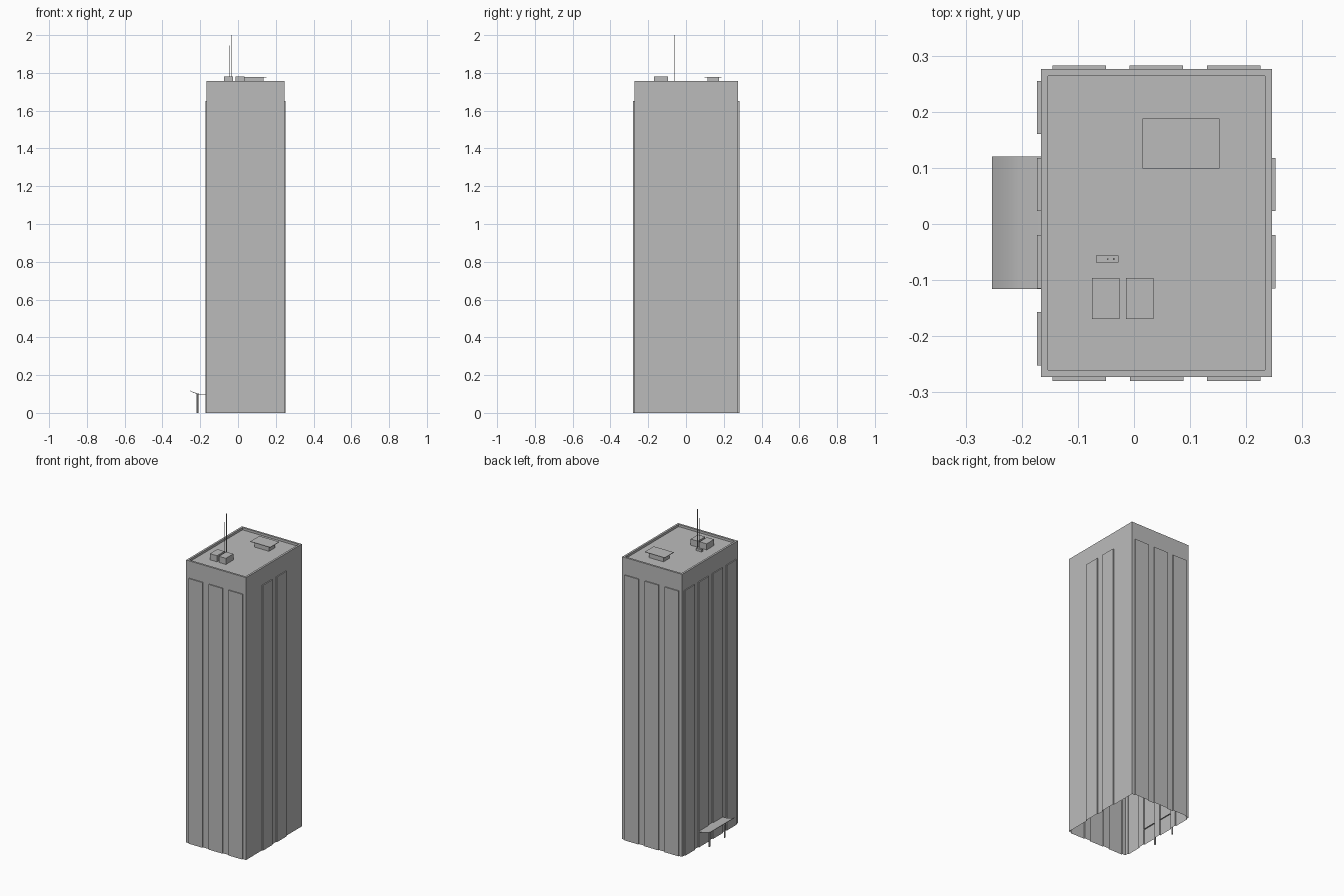
import bpy, bmesh
from mathutils import Vector, Matrix

old = bpy.data.objects.get("Cube")
if old:
    bpy.data.objects.remove(old, do_unlink=True)

grey = bpy.data.materials.new("light grey")
grey.use_nodes = True
COLOUR = (0.5, 0.5, 0.5, 1)
grey.diffuse_color = COLOUR
grey.node_tree.nodes["Principled BSDF"].inputs["Base Color"].default_value = COLOUR


def finish(name, bm):
    bmesh.ops.remove_doubles(bm, verts=bm.verts, dist=0.0001)
    mesh = bpy.data.meshes.new(name)
    bm.to_mesh(mesh)
    bm.free()
    mesh.materials.append(grey)
    obj = bpy.data.objects.new(name, mesh)
    bpy.context.collection.objects.link(obj)
    return obj


def quad(bm, *points):
    return bm.faces.new([bm.verts.new(p) for p in points])


def box(name, x0, x1, y0, y1, z0, z1):
    bm = bmesh.new()
    centre = Vector((x0 + x1, y0 + y1, z0 + z1)) / 2
    size = Matrix.Diagonal((x1 - x0, y1 - y0, z1 - z0, 1))
    bmesh.ops.create_cube(bm, size=1, matrix=Matrix.Translation(centre) @ size)
    return finish(name, bm)


def rod(name, x, y, z0, z1, radius):
    bm = bmesh.new()
    bmesh.ops.create_cone(bm, cap_ends=True, segments=8, radius1=radius, radius2=radius,
                          depth=z1 - z0, matrix=Matrix.Translation((x, y, (z0 + z1) / 2)))
    return finish(name, bm)


# Tower shell: open below, with raised bays on every wall
X0, X1, Y0, Y1 = -0.166, 0.246, -0.273, 0.276
TOP, BAY_TOP, ROOF, RAISE, BAY = 1.757, 1.65, 1.743, 0.0065, 0.095
UP = Vector((0, 0, 1))


def wall(bm, start, end, bays):
    start, end = Vector(start), Vector(end)
    along = (end - start).normalized()
    out = along.cross(UP)

    def at(d, z, raised=0):
        return start + along * d + UP * z + out * raised

    length = (end - start).length
    position = 0
    for b in sorted(bays):
        e = b + BAY
        quad(bm, at(position, 0), at(b, 0), at(b, BAY_TOP), at(position, BAY_TOP))
        quad(bm, at(b, 0, RAISE), at(e, 0, RAISE), at(e, BAY_TOP, RAISE), at(b, BAY_TOP, RAISE))
        quad(bm, at(b, 0), at(b, 0, RAISE), at(b, BAY_TOP, RAISE), at(b, BAY_TOP))
        quad(bm, at(e, 0, RAISE), at(e, 0), at(e, BAY_TOP), at(e, BAY_TOP, RAISE))
        quad(bm, at(b, BAY_TOP, RAISE), at(e, BAY_TOP, RAISE), at(e, BAY_TOP), at(b, BAY_TOP))
        position = e
    quad(bm, at(position, 0), at(length, 0), at(length, BAY_TOP), at(position, BAY_TOP))
    quad(bm, at(0, BAY_TOP), at(length, BAY_TOP), at(length, TOP), at(0, TOP))


bm = bmesh.new()
three = [0.021, 0.159, 0.296]
four = [0.021, 0.158, 0.296, 0.433]
wall(bm, (X0, Y0, 0), (X1, Y0, 0), three)
wall(bm, (X1, Y0, 0), (X1, Y1, 0), four[1:3])
wall(bm, (X1, Y1, 0), (X0, Y1, 0), three)
wall(bm, (X0, Y1, 0), (X0, Y0, 0), four)

# Parapet rim and sunken roof
def ring(inset, z):
    a, b, c, d = X0 + inset, X1 - inset, Y0 + inset, Y1 - inset
    return [Vector(p) for p in ((a, c, z), (b, c, z), (b, d, z), (a, d, z))]


loops = [ring(0, TOP), ring(0.0125, TOP), ring(0.0125, ROOF)]
for lower, upper in zip(loops, loops[1:]):
    for i in range(4):
        j = (i + 1) % 4
        quad(bm, lower[i], lower[j], upper[j], upper[i])
quad(bm, *loops[-1])
finish("tower_shell", bm)

# Rooftop equipment
for name, x in (("roof_unit_right", -0.075), ("roof_unit_left", -0.014)):
    box(name, x, x + 0.049, -0.169, -0.096, ROOF, 1.781)
box("roof_hatch_body", 0.033, 0.134, 0.114, 0.174, ROOF, 1.776)
box("roof_hatch_cover", 0.015, 0.152, 0.099, 0.188, 1.776, 1.779)
box("antenna_base", -0.068, -0.028, -0.069, -0.056, ROOF, 1.757)
rod("short_antenna", -0.047, -0.0625, 1.75, 1.945, 0.0015)
rod("tall_antenna", -0.036, -0.0625, 1.75, 2.0, 0.002)

# Entrance canopy with an upturned lip
bm = bmesh.new()
profile = [(-0.166, 0.1), (-0.205, 0.101), (-0.222, 0.105), (-0.238, 0.111), (-0.253, 0.118)]
under = [(x, z - 0.003) for x, z in reversed(profile)]
side = bm.faces.new([bm.verts.new((x, -0.116, z)) for x, z in profile + under])
extruded = bmesh.ops.extrude_face_region(bm, geom=[side], use_keep_orig=True)
moved = [g for g in extruded["geom"] if isinstance(g, bmesh.types.BMVert)]
bmesh.ops.translate(bm, verts=moved, vec=(0, 0.236, 0))
bmesh.ops.recalc_face_normals(bm, faces=bm.faces)
canopy = finish("entrance_canopy", bm)
bpy.ops.object.select_all(action="DESELECT")
canopy.select_set(True)
bpy.context.view_layer.objects.active = canopy
bpy.ops.object.shade_smooth_by_angle()

for name, y in (("canopy_post_front", -0.073), ("canopy_post_back", 0.077)):
    rod(name, -0.215, y, 0, 0.101, 0.005)
